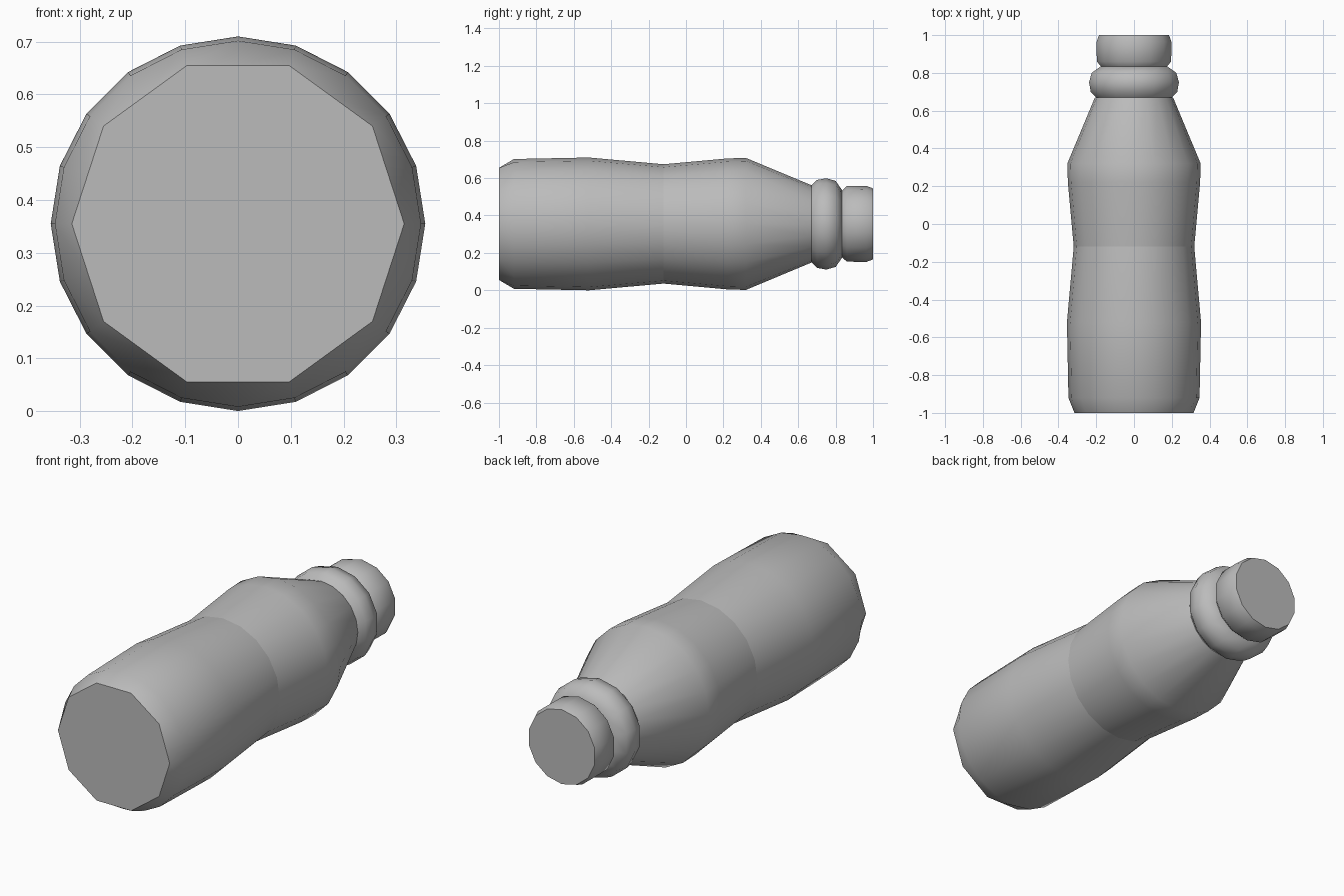
import bpy
import bmesh
import math

cube = bpy.data.objects.get("Cube")
if cube:
    bpy.data.objects.remove(cube, do_unlink=True)

AXIS_Z = 0.355  # height of the bottle's lying axis

grey = bpy.data.materials.new("plain_grey")
grey.use_nodes = True
GREY = (0.5, 0.5, 0.5, 1)
grey.diffuse_color = GREY
grey.node_tree.nodes["Principled BSDF"].inputs["Base Color"].default_value = GREY


def lathe(name, profile, sides, close_start=True, close_end=True, coarse=()):
    """Revolve (y, radius) points about the y axis; rings listed in
    coarse are flattened to half the number of sides."""
    bm = bmesh.new()
    rings = []
    for row, (y, radius) in enumerate(profile):
        ring = []
        for i in range(sides):
            a = math.tau * i / sides
            r = radius
            if row in coarse and i % 2 == 0:
                r *= math.cos(math.tau / sides)
            ring.append(bm.verts.new((r * math.sin(a), y, AXIS_Z + r * math.cos(a))))
        rings.append(ring)
    for a, b in zip(rings, rings[1:]):
        for i in range(sides):
            j = (i + 1) % sides
            bm.faces.new((a[i], a[j], b[j], b[i]))
    if close_start:
        bm.faces.new(rings[0][::-1])
    if close_end:
        bm.faces.new(rings[-1])
    bmesh.ops.recalc_face_normals(bm, faces=bm.faces)
    mesh = bpy.data.meshes.new(name)
    bm.to_mesh(mesh)
    bm.free()
    obj = bpy.data.objects.new(name, mesh)
    bpy.context.collection.objects.link(obj)
    mesh.materials.append(grey)
    bpy.ops.object.select_all(action="DESELECT")
    obj.select_set(True)
    bpy.context.view_layer.objects.active = obj
    bpy.ops.object.shade_smooth_by_angle(angle=math.radians(42))
    return obj


# Lower body with chamfered base
lathe("lower_body", [(-1, 0.315), (-0.92, 0.347), (-0.52, 0.355), (-0.12, 0.319)],
      20, close_end=False, coarse=(0,))

# Upper body: waist, shoulder and taper to the neck
lathe("upper_body", [(-0.12, 0.319), (0.22, 0.35), (0.32, 0.353), (0.67, 0.207)],
      20, close_start=False)

# Bulging collar under the cap
lathe("neck_ring", [(0.665, 0.2), (0.70, 0.235), (0.75, 0.244), (0.80, 0.23), (0.835, 0.18)], 14)

# Screw cap
lathe("cap", [(0.83, 0.175), (0.86, 0.202), (0.965, 0.203), (1, 0.19)], 14)
